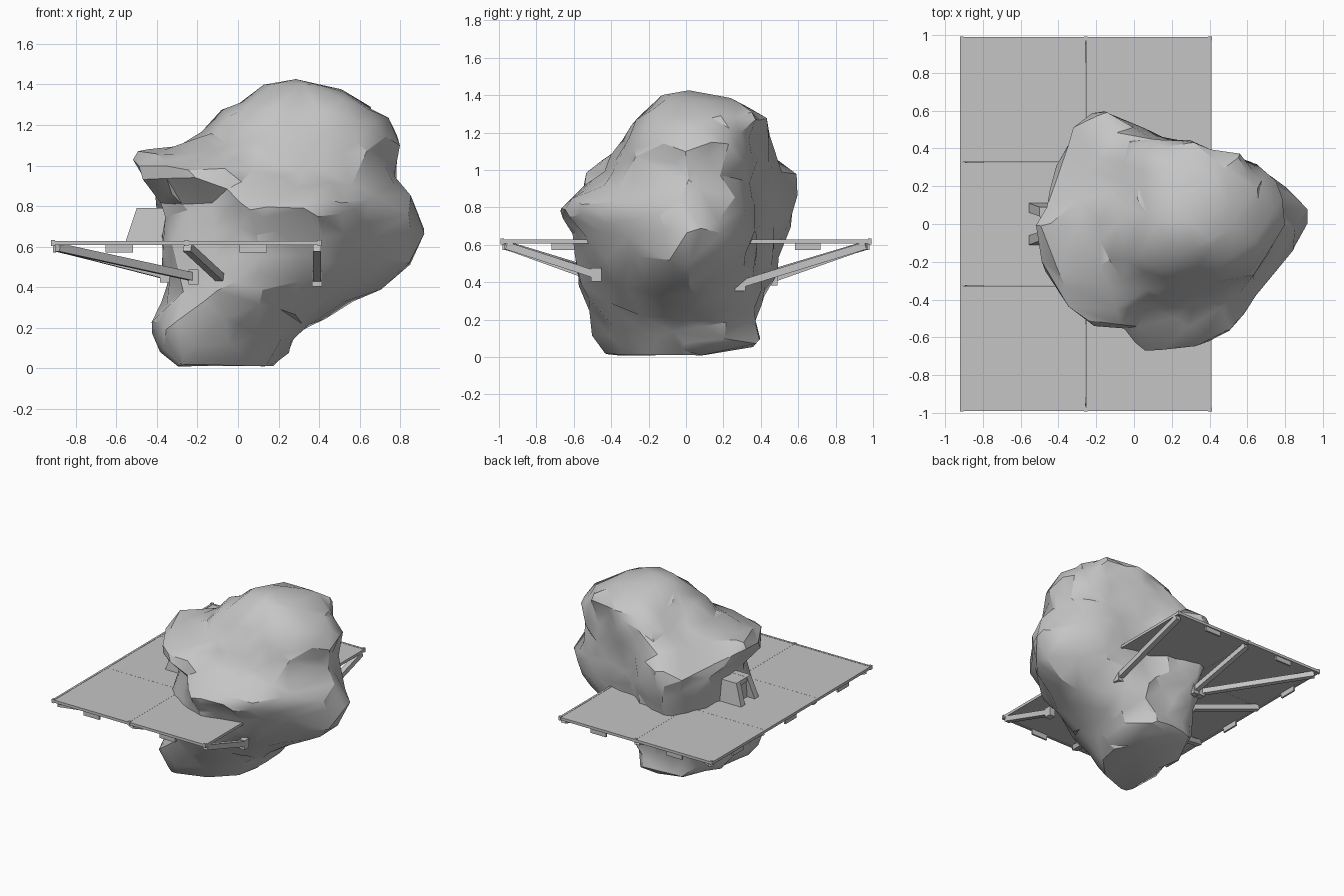
import bpy, bmesh, math
from mathutils import Vector, noise

if "Cube" in bpy.data.objects:
    bpy.data.objects.remove(bpy.data.objects["Cube"])

grey = bpy.data.materials.new("stone_grey")
grey.diffuse_color = (0.56, 0.56, 0.56, 1)
grey.use_nodes = True
grey.node_tree.nodes["Principled BSDF"].inputs["Base Color"].default_value = grey.diffuse_color


def finish(name, bm):
    bmesh.ops.recalc_face_normals(bm, faces=bm.faces)
    me = bpy.data.meshes.new(name)
    bm.to_mesh(me)
    bm.free()
    ob = bpy.data.objects.new(name, me)
    me.materials.append(grey)
    bpy.context.collection.objects.link(ob)
    return ob


def box(bm, lo, hi):
    lo, hi = Vector(lo), Vector(hi)
    vs = bmesh.ops.create_cube(bm, size=1)["verts"]
    for v in vs:
        v.co = (lo + hi) / 2 + v.co * (hi - lo)


def beam(bm, a, b, w):
    a, b = Vector(a), Vector(b)
    q = (b - a).to_track_quat('Z', 'Y')
    for v in bmesh.ops.create_cube(bm, size=1)["verts"]:
        v.co = (a + b) / 2 + q @ Vector((v.co.x * w, v.co.y * w, v.co.z * (b - a).length))


# Boulder: rings at (height, centre x), each with radii every 30 degrees from +x
LEVELS = [(0.01, -.03), (.07, -.05), (.2, -.02), (.4, .08), (.62, .12), (.8, .12),
          (.95, .12), (1.05, .15), (1.15, .22), (1.3, .3), (1.4, .28)]
RADII = [
    (.20, .17, .09, .07, .08, .14, .20, .28, .49, .34, .26, .22),
    (.29, .31, .38, .36, .33, .28, .27, .35, .51, .40, .33, .29),
    (.37, .39, .40, .38, .40, .38, .37, .46, .58, .47, .40, .37),
    (.63, .48, .42, .41, .52, .46, .43, .49, .58, .56, .50, .53),
    (.78, .60, .42, .43, .62, .54, .48, .54, .56, .59, .60, .62),
    (.75, .61, .44, .46, .66, .59, .50, .53, .53, .67, .67, .65),
    (.67, .60, .44, .46, .67, .60, .60, .64, .62, .48, .48, .60),
    (.63, .59, .44, .45, .55, .48, .63, .60, .52, .40, .44, .53),
    (.55, .54, .44, .44, .48, .38, .42, .42, .36, .33, .37, .46),
    (.34, .38, .42, .41, .38, .31, .32, .30, .26, .25, .26, .31),
    (.15, .18, .22, .18, .16, .14, .15, .14, .13, .12, .13, .14)]


def spline(p0, p1, p2, p3, t):
    return p1 + (p2 - p0) * t / 2 + (p0 * 2 - p1 * 5 + p2 * 4 - p3) * t * t / 2 \
        + (p1 * 3 - p0 - p2 * 3 + p3) * t ** 3 / 2


def ring_point(i, k):
    i = max(0, min(len(LEVELS) - 1, i))
    z, cx = LEVELS[i]
    a = math.radians(30 * k)
    r = RADII[i][k % 12]
    return Vector((cx + r * math.cos(a), r * math.sin(a), z))


def around(i, k, t):
    return spline(*[ring_point(i, k + d) for d in (-1, 0, 1, 2)], t)


bm = bmesh.new()
STEPS, rows = 5, []
for n in range((len(LEVELS) - 1) * STEPS + 1):
    i, t = divmod(n, STEPS)
    row = []
    for m in range(12 * STEPS):
        k, s = divmod(m, STEPS)
        p = spline(*[around(i + d, k, s / STEPS) for d in (-1, 0, 1, 2)], t / STEPS)
        row.append(bm.verts.new(p))
    rows.append(row)
for a, b in zip(rows, rows[1:]):
    for m in range(len(a)):
        j = (m + 1) % len(a)
        bm.faces.new((a[m], a[j], b[j], b[m]))
for row, z in ((rows[0], .008), (rows[-1], 1.425)):
    mid = bm.verts.new(sum((v.co for v in row), Vector()) / len(row))
    mid.co.z = z
    for m in range(len(row)):
        bm.faces.new((row[m], row[(m + 1) % len(row)], mid))
bmesh.ops.recalc_face_normals(bm, faces=bm.faces)
bm.normal_update()
# Lumpy, chipped stone surface
for v, nrm in [(v, v.normal.copy()) for v in bm.verts]:
    f = max(0, min(1, v.co.z / .1, (1.46 - v.co.z) / .15))
    v.co += nrm * f * (.02 * noise.noise(v.co * 4) + .03 * noise.noise(v.co * 8))
    v.co.z = max(0, v.co.z)
boulder = finish("boulder", bm)
dec = boulder.modifiers.new("facets", 'DECIMATE')
dec.ratio = .11
bpy.context.view_layer.objects.active = boulder
boulder.select_set(True)
bpy.ops.object.modifier_apply(modifier="facets")
bpy.ops.object.shade_smooth_by_angle(angle=math.radians(30))

# Deck: two by three panels with hairline seams
X0, X1, Y = -.912, .403, .982
bm = bmesh.new()
xs, ys = (X0, -.255, X1), (-Y, -Y / 3, Y / 3, Y)
for xa, xb in zip(xs, xs[1:]):
    for ya, yb in zip(ys, ys[1:]):
        box(bm, (xa + .0005, ya + .0005, .612), (xb - .0005, yb - .0005, .626))
finish("deck_panels", bm)

# Deck rim and corner posts
bm = bmesh.new()
for s in (-1, 1):
    box(bm, (X0, s * Y - .008, .607), (X1, s * Y + .008, .628))
    for x in xs:
        box(bm, (x - .01, s * Y - .01, .603), (x + .01, s * Y + .01, .633))
for x in (X0, X1):
    box(bm, (x - .008, -Y, .607), (x + .008, Y, .628))
finish("deck_rim", bm)

# Tabs hanging below the rim
bm = bmesh.new()
for s in (-1, 1):
    for x in (-.585, .075):
        box(bm, (x - .068, s * .975 - .007, .572), (x + .068, s * .975 + .007, .612))
for y in (-.65, 0, .65):
    box(bm, (-.912, y - .068, .572), (-.898, y + .068, .612))
finish("rim_tabs", bm)

# Support struts with anchor blocks on the stone
STRUTS = [((.39, -.96), (.39, -.48, .44)), ((-.25, -.96), (-.07, -.5, .43)),
          ((-.89, -.96), (-.22, -.48, .45)), ((.39, .96), (.39, .29, .39)),
          ((-.25, .96), (-.18, .46, .42)), ((-.89, .96), (-.25, .44, .44)),
          ((-.89, -.33), (-.36, -.2, .46)), ((-.89, .33), (-.36, .2, .46))]
struts, anchors = bmesh.new(), bmesh.new()
for (x, y), end in STRUTS:
    e = Vector(end)
    beam(struts, (x, y, .596), e, .04)
    box(anchors, e - Vector((.024, .028, .036)), e + Vector((.024, .028, .036)))
finish("support_struts", struts)
finish("strut_anchors", anchors)

# Small doorway: sloping cheeks, lintel and back wall
bm = bmesh.new()
for s in (-1, 1):
    prof = [(-.555, .625), (-.50, .79), (-.34, .79), (-.34, .625)]
    sides = [[bm.verts.new((x, s * (y + (.02 if z < .7 else 0)), z)) for x, z in prof]
             for y in (.04, .09)]
    bm.faces.new(sides[0])
    bm.faces.new(sides[1])
    for i in range(4):
        j = (i + 1) % 4
        bm.faces.new((sides[0][i], sides[0][j], sides[1][j], sides[1][i]))
box(bm, (-.498, -.06, .75), (-.34, .06, .789))
box(bm, (-.49, -.06, .625), (-.46, .06, .76))
finish("doorway", bm)
